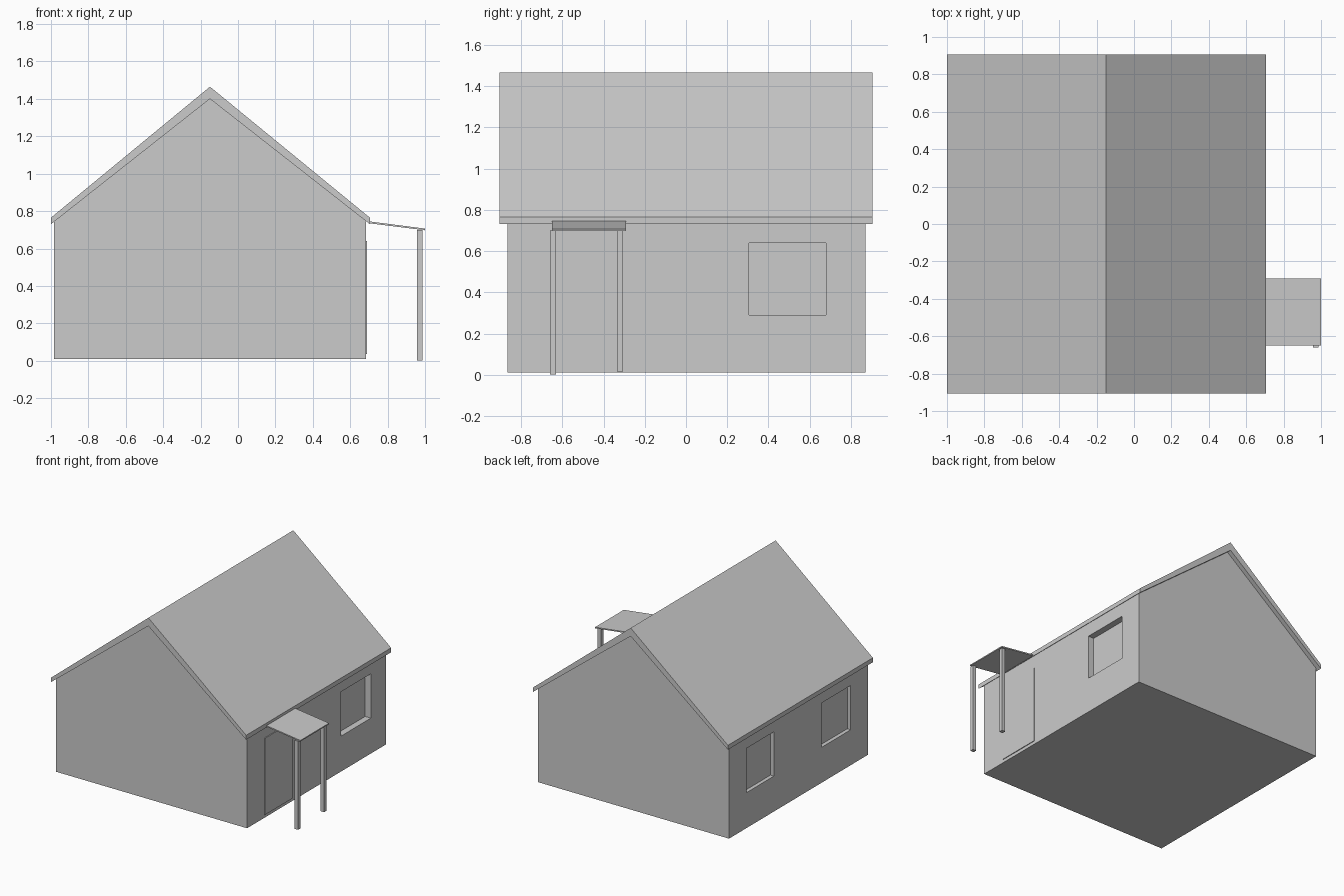
import bpy, bmesh

if "Cube" in bpy.data.objects:
    bpy.data.objects.remove(bpy.data.objects["Cube"])


def prism(name, profile, y0, y1):
    """Extrude an x-z outline along y into a closed solid."""
    bm = bmesh.new()
    face = bm.faces.new([bm.verts.new((x, y0, z)) for x, z in profile])
    new = bmesh.ops.extrude_face_region(bm, geom=[face])["geom"]
    verts = [v for v in new if isinstance(v, bmesh.types.BMVert)]
    bmesh.ops.translate(bm, verts=verts, vec=(0, y1 - y0, 0))
    bmesh.ops.recalc_face_normals(bm, faces=bm.faces)
    mesh = bpy.data.meshes.new(name)
    bm.to_mesh(mesh)
    bm.free()
    obj = bpy.data.objects.new(name, mesh)
    bpy.context.collection.objects.link(obj)
    return obj


def box(name, x0, x1, y0, y1, z0, z1):
    return prism(name, [(x0, z0), (x1, z0), (x1, z1), (x0, z1)], y0, y1)


LEFT, RIGHT, RIDGE = -0.985, 0.685, -0.15

# Gabled wall body
walls = prism("walls", [(LEFT, 0.01), (RIGHT, 0.01), (RIGHT, 0.75),
                        (RIDGE, 1.405), (LEFT, 0.75)], -0.865, 0.87)

# Window recesses: x range, y range
windows = [(RIGHT - 0.05, RIGHT + 0.1, 0.305, 0.68),
           (LEFT - 0.1, LEFT + 0.03, 0.31, 0.65),
           (LEFT - 0.1, LEFT + 0.03, -0.65, -0.285)]
for x0, x1, y0, y1 in windows:
    cutter = box("window_cutter", x0, x1, y0, y1, 0.29, 0.64)
    cutter.hide_render = True
    mod = walls.modifiers.new("window", "BOOLEAN")
    mod.operation = "DIFFERENCE"
    mod.solver = "EXACT"
    mod.object = cutter
    bpy.context.view_layer.objects.active = walls
    bpy.ops.object.modifier_apply(modifier=mod.name)
    bpy.data.objects.remove(cutter)

# Overhanging roof slab
prism("roof", [(-1.0, 0.765), (RIDGE, 1.465), (0.705, 0.765),
               (0.705, 0.73), (RIDGE, 1.40), (-1.0, 0.73)], -0.905, 0.905)

# Door panel standing just proud of the wall
box("door", RIGHT - 0.01, RIGHT + 0.006, -0.65, -0.30, 0.035, 0.64)

# Sloping porch canopy and its two posts
prism("porch_roof", [(0.70, 0.745), (0.988, 0.708), (1.0, 0.706),
                     (1.0, 0.697), (0.988, 0.699), (0.70, 0.735)], -0.65, -0.292)
box("porch_post_front", 0.957, 0.987, -0.66, -0.63, 0.0, 0.70)
box("porch_post_back", 0.957, 0.987, -0.335, -0.305, 0.015, 0.70)
